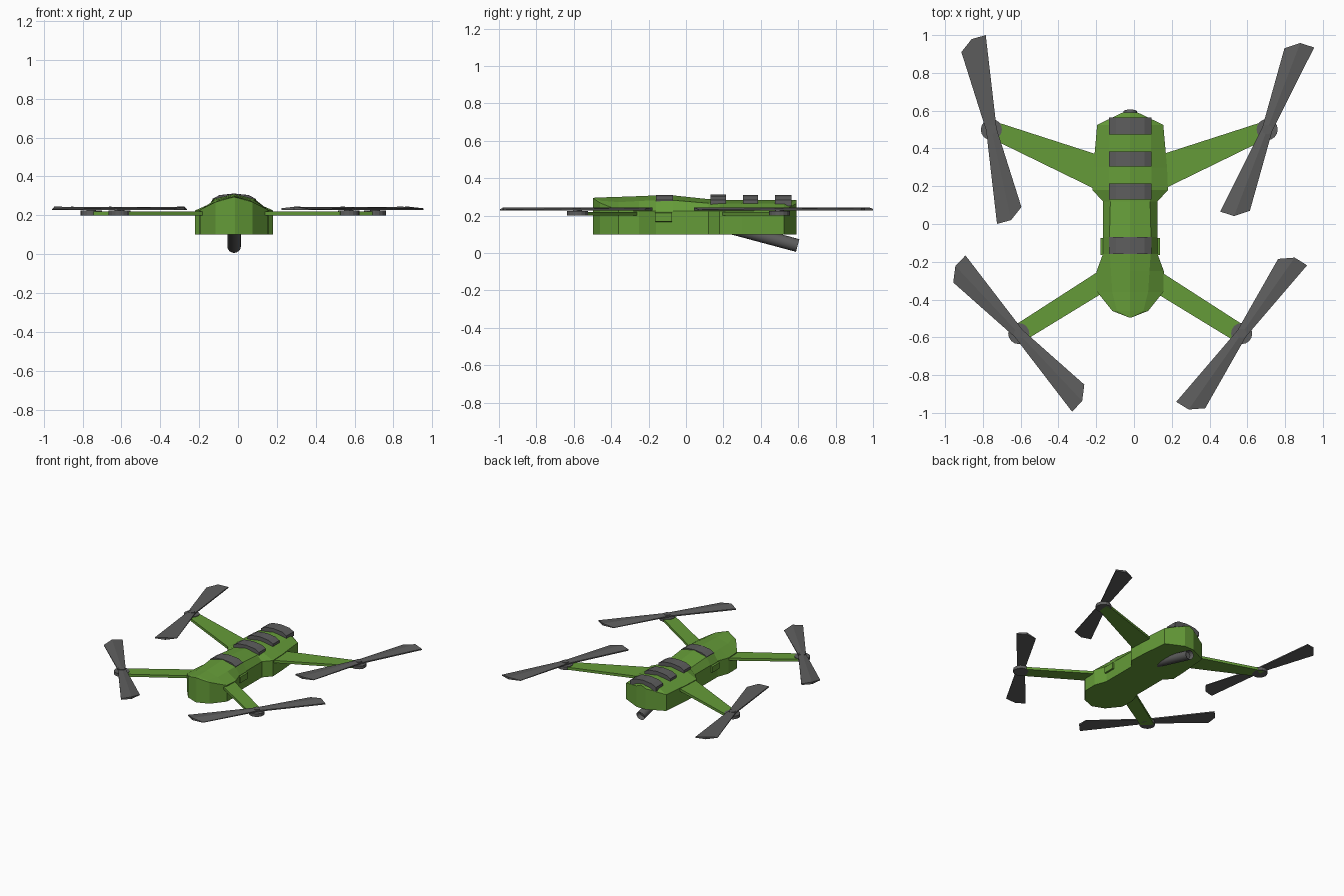
import bpy, bmesh
from math import radians, cos, sin
from mathutils import Vector, Matrix

if "Cube" in bpy.data.objects:
    bpy.data.objects.remove(bpy.data.objects["Cube"])

CX = -0.02  # body centre line


def material(name, rgb):
    m = bpy.data.materials.new(name)
    m.diffuse_color = (*rgb, 1)
    m.use_nodes = True
    m.node_tree.nodes["Principled BSDF"].inputs["Base Color"].default_value = m.diffuse_color
    return m


GREEN = material("green", (0.13, 0.33, 0.04))
DARK = material("dark_grey", (0.11, 0.11, 0.11))


def finish(name, bm, mat):
    bmesh.ops.remove_doubles(bm, verts=bm.verts, dist=1e-4)
    bmesh.ops.recalc_face_normals(bm, faces=bm.faces)
    me = bpy.data.meshes.new(name)
    bm.to_mesh(me)
    bm.free()
    me.materials.append(mat)
    ob = bpy.data.objects.new(name, me)
    bpy.context.collection.objects.link(ob)
    return ob


def loft(name, rings, mat):
    bm = bmesh.new()
    rows = [[bm.verts.new(p) for p in r] for r in rings]
    n = len(rows[0])
    for a, b in zip(rows, rows[1:]):
        for i in range(n):
            j = (i + 1) % n
            bm.faces.new((a[i], a[j], b[j], b[i]))
    bm.faces.new(rows[0])
    bm.faces.new(rows[-1])
    bmesh.ops.dissolve_degenerate(bm, dist=1e-4, edges=bm.edges)
    return finish(name, bm, mat)


def cylinder(name, r, depth, loc, mat, rot=(0, 0, 0), sides=16):
    bpy.ops.mesh.primitive_cylinder_add(vertices=sides, radius=r, depth=depth, location=loc, rotation=rot)
    ob = bpy.context.object
    ob.name = name
    ob.data.materials.append(mat)
    return ob


# Hull: y, wall half width, wall top z, shoulder half width, shoulder z, ridge z
stations = [
    (-0.496, 0.004, 0.293, 0.002, 0.294, 0.295),
    (-0.460, 0.095, 0.268, 0.070, 0.280, 0.297),
    (-0.360, 0.175, 0.228, 0.095, 0.272, 0.300),
    (-0.250, 0.178, 0.225, 0.102, 0.278, 0.304),
    (-0.160, 0.145, 0.225, 0.108, 0.282, 0.308),
    (-0.070, 0.145, 0.225, 0.110, 0.282, 0.308),
    (0.120, 0.145, 0.225, 0.105, 0.266, 0.288),
    (0.180, 0.200, 0.225, 0.112, 0.264, 0.284),
    (0.300, 0.195, 0.225, 0.112, 0.264, 0.282),
    (0.525, 0.175, 0.228, 0.110, 0.264, 0.282),
    (0.590, 0.040, 0.265, 0.030, 0.270, 0.282),
]
rings = []
for y, w, zw, ws, zs, zr in stations:
    sec = [(-w, 0.1), (w, 0.1), (w, zw), (ws, zs), (0, zr), (-ws, zs), (-w, zw)]
    rings.append([(CX + x, y, z) for x, z in sec])
loft("hull", rings, GREEN)

# Roof pads, bent over the ridge: y range, crown z
for i, (y0, y1, z) in enumerate([(-0.16, -0.07, 0.311), (0.13, 0.215, 0.312),
                                 (0.305, 0.385, 0.311), (0.475, 0.565, 0.311)]):
    sec = [(-0.112, 0.25), (0.112, 0.25), (0.112, z - 0.028), (0.075, z - 0.008),
           (0, z), (-0.075, z - 0.008), (-0.112, z - 0.028)]
    loft(f"roof_pad_{i}", [[(CX + x, y, zz) for x, zz in sec] for y in (y0, y1)], DARK)

# Side boxes on the waist
for s, side in ((1, "right"), (-1, "left")):
    sec = [(0.12, 0.165), (0.158, 0.168), (0.158, 0.215), (0.12, 0.222)]
    loft(f"side_box_{side}", [[(CX + s * x, y, z) for x, z in sec] for y in (-0.165, -0.075)], GREEN)

# Arms: four corner outline, extruded flat and mirrored
arms = {
    "rear": [(0.10, 0.345), (0.10, 0.145), (0.725, 0.45), (0.735, 0.55)],
    "front": [(0.10, -0.21), (0.10, -0.34), (0.55, -0.615), (0.62, -0.545)],
}
for name, pts in arms.items():
    for s, side in ((1, "right"), (-1, "left")):
        loft(f"{name}_arm_{side}", [[(CX - 0.005 + s * x, y, z) for x, y in pts] for z in (0.2, 0.22)], GREEN)

# Rotors: hub x, hub y, blade angle
blade = [(0.0, -0.028), (0.432, -0.083), (0.490, -0.017), (0.497, 0.060), (0.0, 0.028)]


def rotor(name, x, y, ang):
    hub = cylinder(name + "_hub", 0.056, 0.024, (x, y, 0.212), DARK)
    cylinder(name + "_pin", 0.025, 0.03, (x, y, 0.228), DARK)
    bm = bmesh.new()
    for turn in (0, 180):
        a = radians(ang + turn)
        u, v = Vector((cos(a), sin(a), 0)), Vector((sin(a), -cos(a), 0))

        def vert(p, z):
            return bm.verts.new(Vector((x, y, z)) + u * p[0] + v * p[1])
        low = [vert(p, 0.227) for p in blade]
        # top edges with a raised centre crease
        top = [vert(p, z) for p, z in zip(blade, (0.236, 0.231, 0.244, 0.236, 0.236))]
        root = vert((0, 0), 0.242)
        bm.faces.new(low)
        for i in range(4):
            bm.faces.new((low[i], low[i + 1], top[i + 1], top[i]))
        bm.faces.new((root, top[0], top[1], top[2]))
        bm.faces.new((root, top[2], top[3], top[4]))
    finish(name + "_blades", bm, DARK)


rotor("rear_left_rotor", -0.755, 0.5, 100.3)
rotor("rear_right_rotor", 0.705, 0.5, 67.1)
rotor("front_right_rotor", 0.57, -0.58, 53.1)
rotor("front_left_rotor", -0.61, -0.58, 131.2)

# Slanted tube under the tail, with a recessed mouth
tilt = radians(-105)
axis = Matrix.Rotation(tilt, 3, 'X') @ Vector((0, 0, 1))
tube = cylinder("tail_tube", 0.035, 0.46, Vector((CX, 0.597, 0.04)) - axis * 0.23, DARK, (tilt, 0, 0))
bm = bmesh.new()
bm.from_mesh(tube.data)
bm.faces.ensure_lookup_table()
cap = max(bm.faces, key=lambda f: f.calc_center_median().z)
bmesh.ops.inset_region(bm, faces=[cap], thickness=0.01)
bmesh.ops.translate(bm, verts=cap.verts, vec=(0, 0, -0.03))
bm.to_mesh(tube.data)
bm.free()
bpy.ops.object.shade_smooth_by_angle(angle=radians(30))
